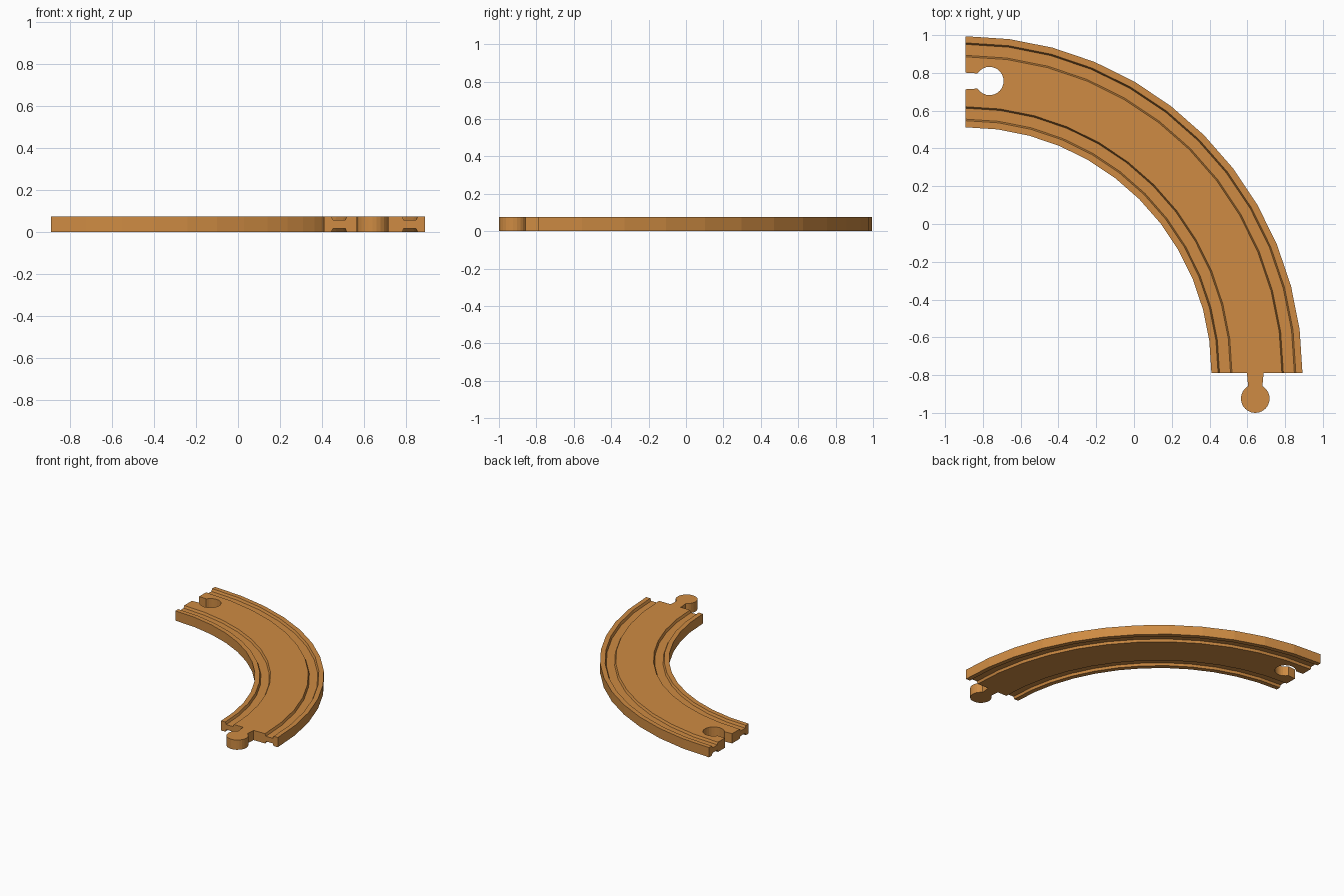
import bpy, bmesh, math

if "Cube" in bpy.data.objects:
    bpy.data.objects.remove(bpy.data.objects["Cube"])

wood = bpy.data.materials.new("warm_wood")
wood.diffuse_color = (0.62, 0.26, 0.056, 1)
wood.use_nodes = True
wood.node_tree.nodes["Principled BSDF"].inputs["Base Color"].default_value = wood.diffuse_color

H = 0.075                      # track thickness
CX, CY = -0.892, -0.79         # centre of the curve
R_IN, WIDTH = 1.302, 0.482     # inner radius and track width
SEGMENTS = 12


def finish(name, bm):
    bmesh.ops.recalc_face_normals(bm, faces=bm.faces)
    mesh = bpy.data.meshes.new(name)
    bm.to_mesh(mesh)
    bm.free()
    obj = bpy.data.objects.new(name, mesh)
    bpy.context.collection.objects.link(obj)
    mesh.materials.append(wood)
    return obj


def prism(name, outline, z0, z1):
    bm = bmesh.new()
    face = bm.faces.new([bm.verts.new((x, y, z0)) for x, y in outline])
    ext = bmesh.ops.extrude_face_region(bm, geom=[face])
    for v in ext["geom"]:
        if isinstance(v, bmesh.types.BMVert):
            v.co.z = z1
    return finish(name, bm)


def keyhole(radius, reach, half_base, half_tip, sides=20):
    """Round head at `reach` along +u, joined to the origin by a tapered neck."""
    start = math.asin(half_tip / radius)
    pts = [(0, -half_base)]
    for i in range(sides + 1):
        a = math.pi + start + (2 * math.pi - 2 * start) * i / sides
        pts.append((reach + radius * math.cos(a), radius * math.sin(a)))
    return pts + [(0, half_base)]


# Cross-section with two wheel grooves on the top and the bottom
DEPTH, SLOPE = 0.018, 0.008
top = [(0, H)]
for a, b in ((0.035, 0.109), (0.373, 0.447)):
    top += [(a, H), (a + SLOPE, H - DEPTH), (b - SLOPE, H - DEPTH), (b, H)]
top.append((WIDTH, H))
section = top + [(r, H - z) for r, z in reversed(top)]

# Curved track, swept through a quarter turn
bm = bmesh.new()
rings = []
for i in range(SEGMENTS + 1):
    a = math.pi / 2 * i / SEGMENTS
    rings.append([bm.verts.new((CX + (R_IN + r) * math.cos(a),
                                CY + (R_IN + r) * math.sin(a), z)) for r, z in section])
n = len(section)
for p, q in zip(rings, rings[1:]):
    for k in range(n):
        bm.faces.new((p[k], p[(k + 1) % n], q[(k + 1) % n], q[k]))
bm.faces.new(rings[0])
bm.faces.new(rings[-1])
track = finish("curved_track", bm)

# Socket cut through the left end
socket = [(CX + u, 0.757 + v) for u, v in keyhole(0.075, 0.127, 0.044, 0.04)]
socket = [(CX - 0.1, socket[0][1])] + socket + [(CX - 0.1, socket[-1][1])]
cutter = prism("socket_cutter", socket, -0.1, 0.2)
cutter.hide_render = True
cutter.hide_viewport = True
cut = track.modifiers.new("socket", "BOOLEAN")
cut.operation = "DIFFERENCE"
cut.solver = "EXACT"
cut.object = cutter

# Connector peg on the front end
peg = [(0.642 + v, CY - u) for u, v in keyhole(0.076, 0.134, 0.044, 0.038)]
prism("connector_peg", peg, 0, H)
